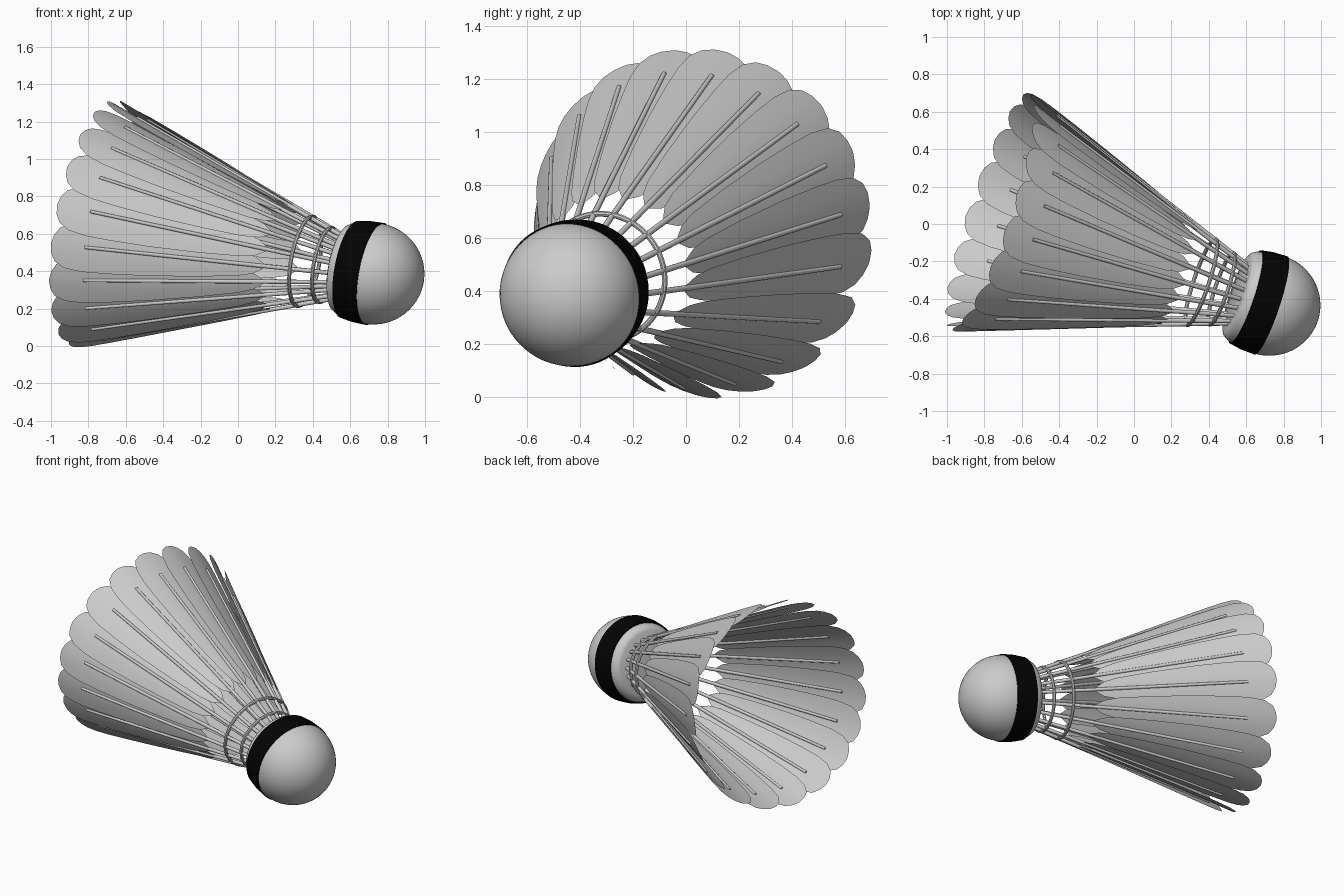
import bpy, bmesh
from math import sin, cos, pi, radians
from mathutils import Vector

if "Cube" in bpy.data.objects:
    bpy.data.objects.remove(bpy.data.objects["Cube"])

# Tilted axis frame: O is the centre of the cork dome, D points to the skirt
O = Vector((0.722, -0.432, 0.387))
D = Vector((-0.935, 0.314, 0.169)).normalized()
E1 = Vector((0, 0.88, 0.474))
E1 = (E1 - D * E1.dot(D)).normalized()
E2 = D.cross(E1)
if E2.z < 0:
    E2 = -E2


def pt(s, r, a):
    """Point at distance s along the axis, radius r, angle a."""
    return O + D * s + (E1 * cos(a) + E2 * sin(a)) * r


def quill_r(s):
    return 0.605 + 0.352 * (s - 1.43)


def finish(name, bm, smooth=True, color=None, closed=True):
    if closed:
        bmesh.ops.remove_doubles(bm, verts=bm.verts, dist=1e-5)
        bmesh.ops.recalc_face_normals(bm, faces=bm.faces)
    me = bpy.data.meshes.new(name)
    bm.to_mesh(me)
    bm.free()
    ob = bpy.data.objects.new(name, me)
    bpy.context.collection.objects.link(ob)
    if color:
        mat = bpy.data.materials.new(name + "_mat")
        mat.diffuse_color = color
        mat.use_nodes = True
        mat.node_tree.nodes["Principled BSDF"].inputs["Base Color"].default_value = mat.diffuse_color
        me.materials.append(mat)
    if smooth:
        bpy.ops.object.select_all(action='DESELECT')
        ob.select_set(True)
        bpy.context.view_layer.objects.active = ob
        bpy.ops.object.shade_smooth_by_angle(angle=radians(40))
    return ob


def lathe(name, profile, n=64, loop=False, color=None):
    """Revolve (s, r) points around the shuttle axis."""
    bm = bmesh.new()
    rows = [[bm.verts.new(pt(s, r, 2 * pi * i / n)) for i in range(n)] for s, r in profile]
    pairs = list(zip(rows, rows[1:])) + ([(rows[-1], rows[0])] if loop else [])
    for a, b in pairs:
        for i in range(n):
            j = (i + 1) % n
            bm.faces.new((a[i], a[j], b[j], b[i]))
    return finish(name, bm, color=color)


# Cork head: dome, short cylinder, rounded rear shoulder
dome = [(-0.275 * cos(t * pi / 32), 0.272 * sin(t * pi / 32)) for t in range(17)]
lathe("cork_head", dome + [(0.12, 0.258), (0.15, 0.25), (0.175, 0.235), (0.185, 0.215), (0.185, 0)])

# Black band around the cork
lathe("cork_band", [(-0.01, 0.265), (-0.01, 0.277), (0.07, 0.274), (0.133, 0.263), (0.133, 0.25)],
      loop=True, color=(0.001, 0.001, 0.001, 1))

# Binding rings tying the quills together
for k, s in enumerate((0.272, 0.388)):
    lathe(f"binding_ring_{k + 1}",
          [(s + 0.011 * cos(t * pi / 4), quill_r(s) + 0.004 + 0.011 * sin(t * pi / 4)) for t in range(8)],
          loop=True)


def quill(k, a):
    """Tapered round shaft."""
    bm = bmesh.new()
    s0, s1 = 0.15, 1.43
    p0, p1 = pt(s0, quill_r(s0), a), pt(s1, quill_r(s1), a)
    axis = (p1 - p0).normalized()
    u = axis.orthogonal().normalized()
    v = axis.cross(u)
    rows = []
    for p, r in ((p0, 0.012), (p1, 0.009)):
        rows.append([bm.verts.new(p + (u * cos(t * pi / 5) + v * sin(t * pi / 5)) * r) for t in range(10)])
    for i in range(10):
        j = (i + 1) % 10
        bm.faces.new((rows[0][i], rows[0][j], rows[1][j], rows[1][i]))
    bm.faces.new(rows[0])
    bm.faces.new(rows[1])
    finish(f"quill_{k + 1}", bm)


# Feather outline: (distance along axis, half width)
OUTLINE = [(0.52, 0.012), (0.57, 0.045), (0.65, 0.066), (0.85, 0.092), (1.1, 0.116),
           (1.3, 0.128), (1.43, 0.131), (1.52, 0.12), (1.57, 0.09), (1.592, 0.05), (1.6, 0.008)]
TWIST = sin(radians(9))


def feather(k, a):
    """Thin blade wrapped on the cone, twisted so neighbours overlap."""
    bm = bmesh.new()
    rows = []
    for s, w in OUTLINE:
        r = quill_r(s)
        rows.append([bm.verts.new(pt(s, r + f * w * TWIST, a + f * w / r))
                     for f in (-1, -0.5, 0, 0.5, 1)])
    for lo, hi in zip(rows, rows[1:]):
        for i in range(4):
            bm.faces.new((lo[i], lo[i + 1], hi[i + 1], hi[i]))
    bmesh.ops.recalc_face_normals(bm, faces=bm.faces)
    finish(f"feather_{k + 1}", bm, closed=False)


# Slightly uneven spacing of the feathers around the axis
ANGLES = [-62, -40, -21, -2.5, 15.5, 33.5, 52, 70, 88, 107, 126, 144.5, 163, 181, 199, 218, 237.5, 257, 277]
for k, deg in enumerate(ANGLES):
    quill(k, radians(deg))
    feather(k, radians(deg))
